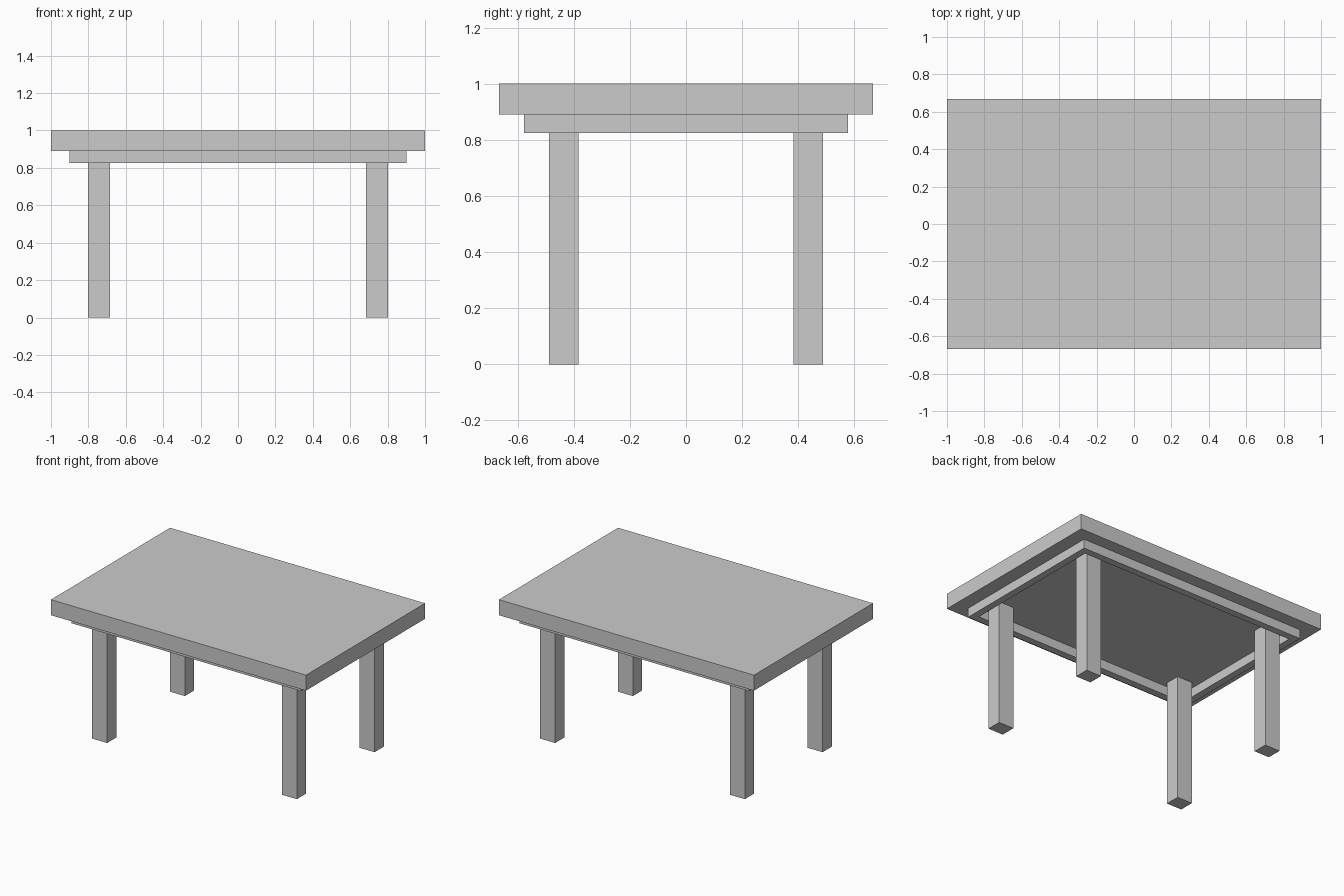
import bpy

if "Cube" in bpy.data.objects:
    bpy.data.objects.remove(bpy.data.objects["Cube"])


def box(name, x0, x1, y0, y1, z0, z1):
    bpy.ops.mesh.primitive_cube_add(size=1, location=((x0 + x1) / 2, (y0 + y1) / 2, (z0 + z1) / 2))
    ob = bpy.context.object
    ob.name = name
    ob.scale = (x1 - x0, y1 - y0, z1 - z0)
    bpy.ops.object.transform_apply(location=False, rotation=False, scale=True)
    return ob


TOP_Z, UNDER_Z, APRON_Z = 1.0, 0.89, 0.825

# Table top slab
box("table_top", -1, 1, -0.667, 0.667, UNDER_Z, TOP_Z)

# Apron: thin open frame under the top, as one mitred ring
bx, by, t = 0.90, 0.577, 0.05
corners = [(-1, -1), (1, -1), (1, 1), (-1, 1)]
verts = [(sx * (bx - d), sy * (by - d), z)
         for z in (APRON_Z, UNDER_Z) for d in (0, t) for sx, sy in corners]
faces = []
for i in range(4):
    j = (i + 1) % 4
    faces += [(i, j, 8 + j, 8 + i),            # outer side
              (4 + j, 4 + i, 12 + i, 12 + j),  # inner side
              (j, i, 4 + i, 4 + j),            # underside
              (8 + i, 8 + j, 12 + j, 12 + i)]  # upper side
mesh = bpy.data.meshes.new("apron")
mesh.from_pydata(verts, [], faces)
apron = bpy.data.objects.new("apron", mesh)
bpy.context.collection.objects.link(apron)

# Four square legs reaching the underside of the top
for side, sx in (("left", -1), ("right", 1)):
    for end, sy in (("front", -1), ("back", 1)):
        xs = sorted((sx * 0.685, sx * 0.803))
        ys = sorted((sy * 0.383, sy * 0.488))
        box(f"{end}_{side}_leg", *xs, *ys, 0, UNDER_Z)
